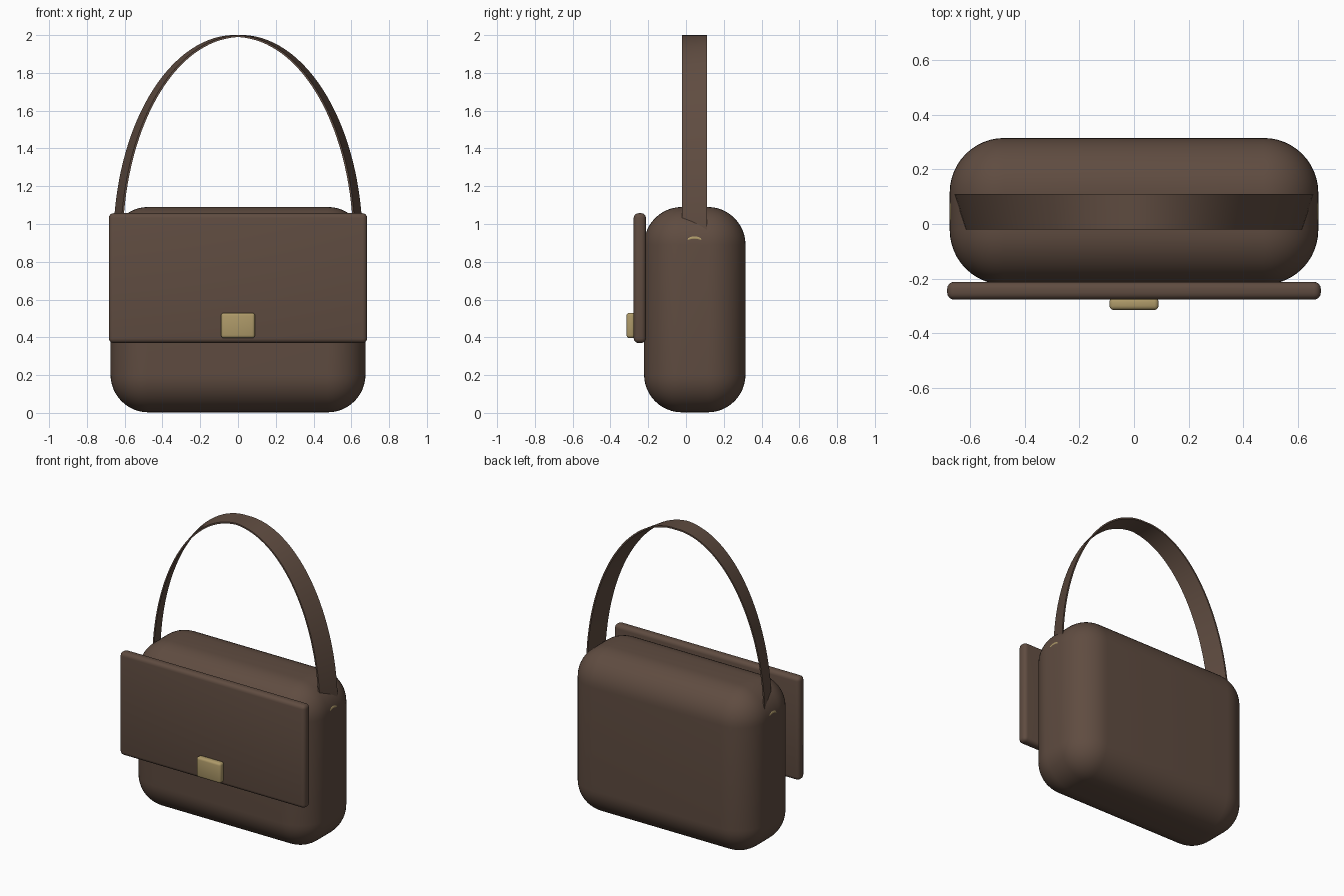
import bpy, bmesh, math

if "Cube" in bpy.data.objects:
    bpy.data.objects.remove(bpy.data.objects["Cube"])

def material(name, rgb):
    m = bpy.data.materials.new(name)
    m.diffuse_color = (*rgb, 1)
    m.use_nodes = True
    m.node_tree.nodes["Principled BSDF"].inputs["Base Color"].default_value = m.diffuse_color
    return m

leather = material("brown_leather", (0.115, 0.072, 0.052))
brass = material("brass", (0.42, 0.32, 0.14))

def finish(ob, mat):
    ob.data.materials.append(mat)
    bpy.ops.object.select_all(action='DESELECT')
    ob.select_set(True)
    bpy.context.view_layer.objects.active = ob
    bpy.ops.object.shade_smooth_by_angle(angle=math.radians(40))

def rounded_box(name, lo, hi, radius, segments, mat):
    bpy.ops.mesh.primitive_cube_add(size=1, location=[(a + b) / 2 for a, b in zip(lo, hi)])
    ob = bpy.context.object
    ob.name = name
    ob.scale = [b - a for a, b in zip(lo, hi)]
    bpy.ops.object.transform_apply(location=False, rotation=False, scale=True)
    bev = ob.modifiers.new("rounding", 'BEVEL')
    bev.width, bev.segments = radius, segments
    bpy.ops.object.modifier_apply(modifier=bev.name)
    finish(ob, mat)

# Padded body, front flap and clasp plate
rounded_box("body", (-0.675, -0.222, 0.003), (0.675, 0.315, 1.09), 0.2, 12, leather)
rounded_box("flap", (-0.684, -0.277, 0.37), (0.684, -0.212, 1.057), 0.025, 4, leather)
rounded_box("clasp", (-0.09, -0.315, 0.396), (0.09, -0.27, 0.53), 0.015, 3, brass)

# Side rings, mostly sunk into the body
for side, label in ((-1, "left"), (1, "right")):
    bpy.ops.mesh.primitive_torus_add(location=(side * 0.66, 0.045, 0.86), rotation=(0, math.pi / 2, 0),
                                     major_radius=0.066, minor_radius=0.0135,
                                     major_segments=40, minor_segments=12)
    ring = bpy.context.object
    ring.name = "ring_" + label
    finish(ring, brass)

# Flat arched handle, its rear edge flaring outwards toward the ends
bm = bmesh.new()
N, half, thick = 64, 0.065, 0.005
rings = []
for i in range(N + 1):
    t = math.pi * i / N
    x, z = 0.635 * math.cos(t), 0.9 + 1.095 * math.sin(t)
    n = (math.cos(t) / 0.635, math.sin(t) / 1.095)
    length = math.hypot(*n)
    nx, nz = n[0] / length, n[1] / length
    flare = 0.02 * abs(math.cos(t)) ** 0.8
    loop = []
    for s, o in ((-1, -1), (1, -1), (1, 1), (-1, 1)):
        d = s * flare + o * thick
        loop.append(bm.verts.new((x + nx * d, 0.045 + s * half, z + nz * d)))
    rings.append(loop)
for a, b in zip(rings, rings[1:]):
    for k in range(4):
        bm.faces.new((a[k], a[(k + 1) % 4], b[(k + 1) % 4], b[k]))
bm.faces.new(rings[0])
bm.faces.new(rings[-1])
bmesh.ops.recalc_face_normals(bm, faces=bm.faces)
mesh = bpy.data.meshes.new("handle")
bm.to_mesh(mesh)
bm.free()
handle = bpy.data.objects.new("handle", mesh)
bpy.context.collection.objects.link(handle)
finish(handle, leather)
